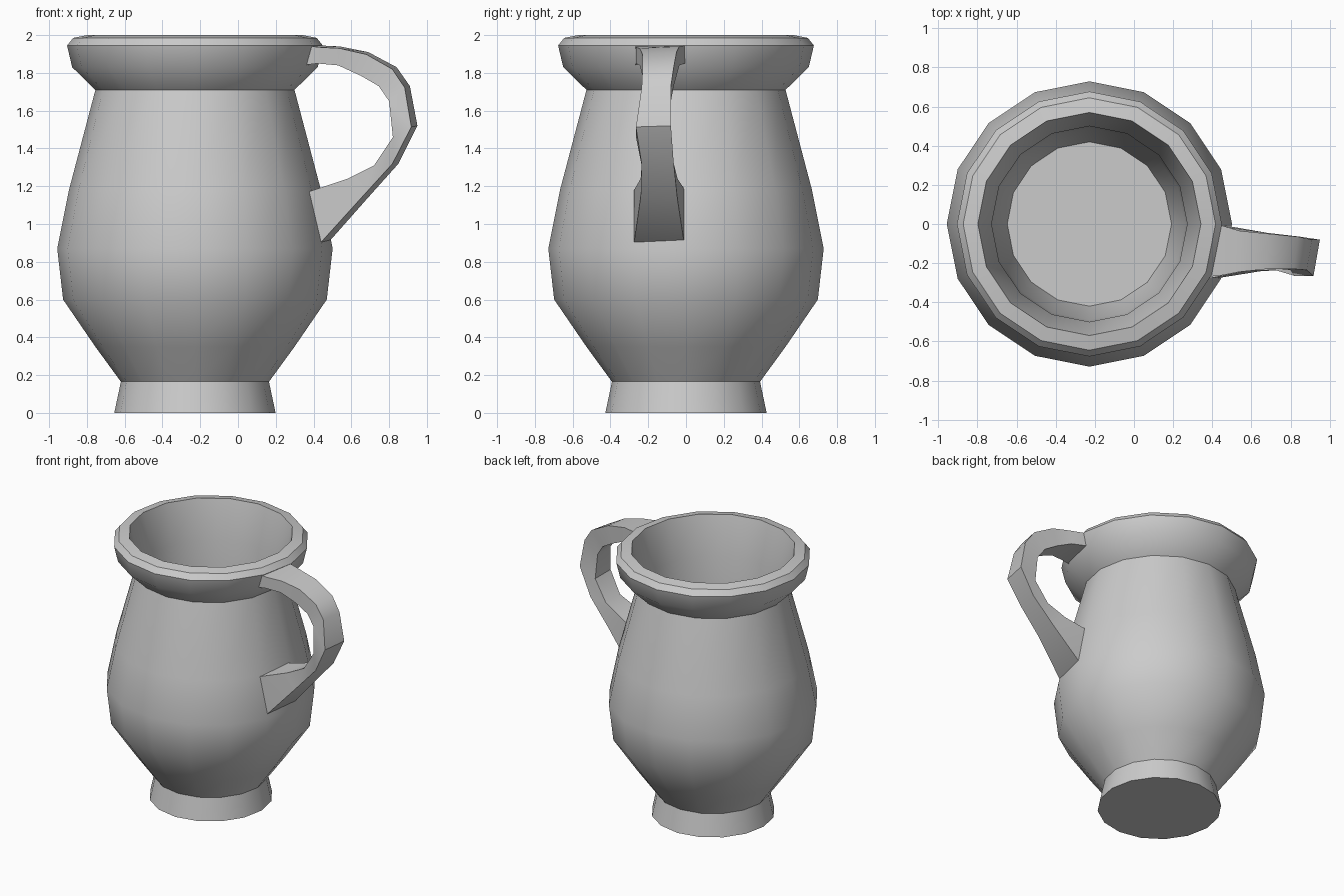
import bpy, bmesh
from math import cos, sin, pi, radians

if "Cube" in bpy.data.objects:
    bpy.data.objects.remove(bpy.data.objects["Cube"])

SIDES = 16
CX = -0.228  # jug axis; the handle balances it to the right


def make_object(name, rings, cap_ends=True, angle=30):
    """Skin a list of equal-length closed rings and cap both ends."""
    bm = bmesh.new()
    loops = [[bm.verts.new(p) for p in ring] for ring in rings]
    n = len(loops[0])
    for a, b in zip(loops, loops[1:]):
        for i in range(n):
            j = (i + 1) % n
            bm.faces.new((a[i], a[j], b[j], b[i]))
    if cap_ends:
        bm.faces.new(loops[0])
        bm.faces.new(loops[-1])
    bmesh.ops.recalc_face_normals(bm, faces=bm.faces)
    mesh = bpy.data.meshes.new(name)
    bm.to_mesh(mesh)
    bm.free()
    obj = bpy.data.objects.new(name, mesh)
    bpy.context.collection.objects.link(obj)
    bpy.ops.object.select_all(action='DESELECT')
    obj.select_set(True)
    bpy.context.view_layer.objects.active = obj
    bpy.ops.object.shade_smooth_by_angle(angle=radians(angle))
    return obj


# Jug body: foot, belly, flared lip, then down the inside to the floor
profile = [
    (0.427, 0.0), (0.392, 0.165), (0.527, 0.35), (0.698, 0.60),
    (0.729, 0.87), (0.667, 1.18), (0.527, 1.71), (0.65, 1.83),
    (0.677, 1.945), (0.645, 1.985), (0.57, 2.0),
    (0.50, 1.71), (0.50, 1.18), (0.49, 0.60), (0.42, 0.30),
]
make_object("jug_body", [
    [(CX + r * cos(2 * pi * i / SIDES), r * sin(2 * pi * i / SIDES), z)
     for i in range(SIDES)]
    for r, z in profile], angle=35)

# Handle: outer x, z, inner x, z, front y, back y at each station
stations = [
    (0.37, 1.955, 0.34, 1.84, -0.27, 0.00),
    (0.44, 1.945, 0.42, 1.85, -0.265, -0.005),
    (0.54, 1.94, 0.53, 1.84, -0.245, -0.035),
    (0.69, 1.91, 0.65, 1.785, -0.23, -0.05),
    (0.84, 1.83, 0.745, 1.73, -0.23, -0.065),
    (0.91, 1.73, 0.80, 1.65, -0.235, -0.08),
    (0.95, 1.52, 0.82, 1.46, -0.265, -0.08),
    (0.85, 1.32, 0.72, 1.31, -0.235, -0.065),
    (0.68, 1.13, 0.58, 1.24, -0.24, -0.045),
    (0.45, 0.87, 0.40, 1.18, -0.275, -0.005),
    (0.36, 0.83, 0.31, 1.15, -0.275, -0.005),
]
rings = []
for ox, oz, ix, iz, front, back in stations:
    k = 0.25  # the front outer edge is slightly set in, giving the twist
    rings.append([
        (ox + (ix - ox) * k, front, oz + (iz - oz) * k * 0.4),
        (ox, back, oz), (ix, back, iz), (ix, front, iz)])
make_object("handle", rings, angle=35)
